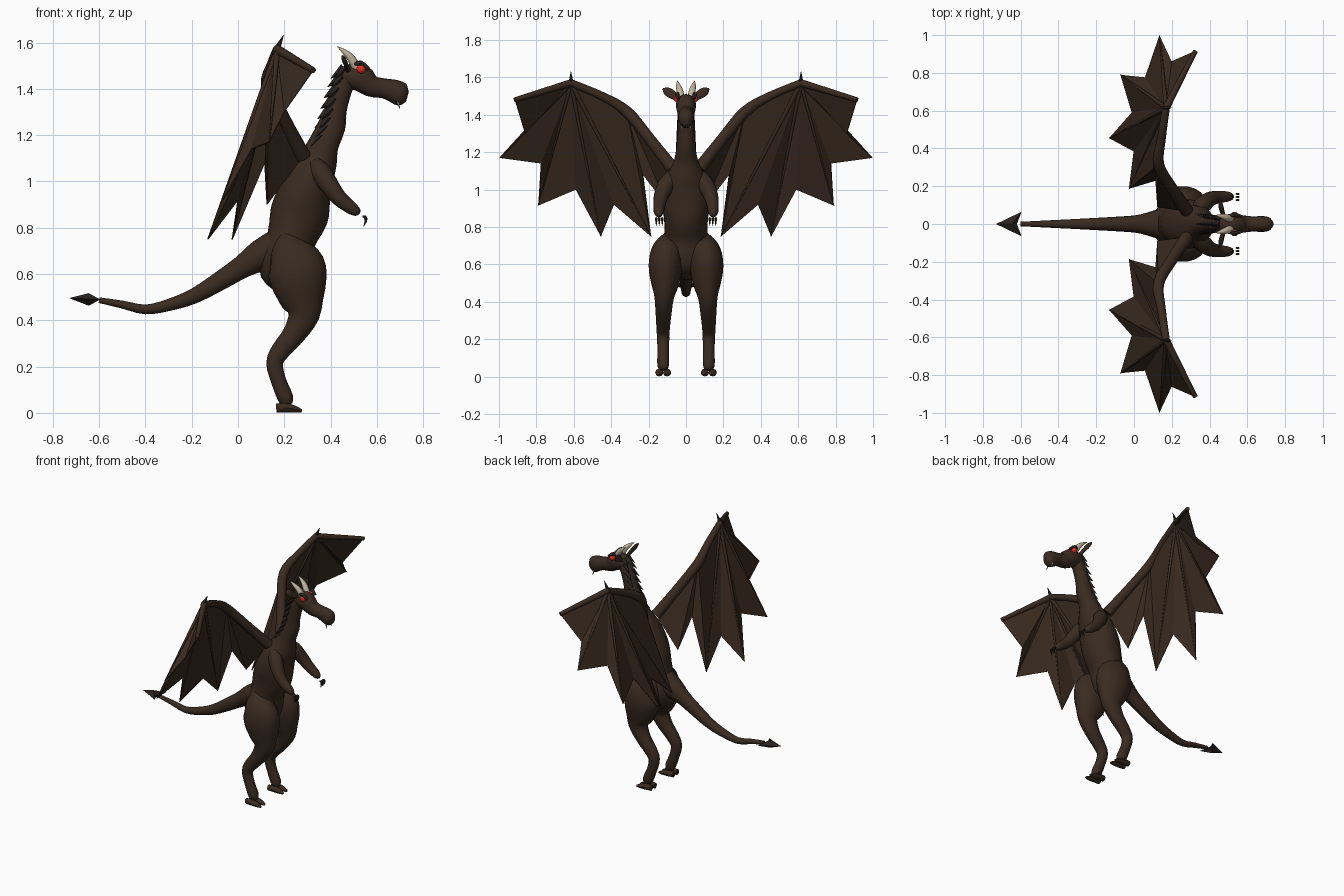
import bpy, bmesh, math
from mathutils import Vector


def material(name, rgb):
    m = bpy.data.materials.new(name)
    m.diffuse_color = (*rgb, 1)
    return m


HIDE = material("dark brown hide", (0.041, 0.024, 0.0145))
WING = material("wing brown", (0.041, 0.024, 0.0145))
CLAW = material("dark claw", (0.022, 0.017, 0.014))
IVORY = material("ivory horn", (0.55, 0.47, 0.35))
RED = material("red eye", (0.75, 0.03, 0.015))


def finish(name, bm, mat, smooth=True):
    bmesh.ops.recalc_face_normals(bm, faces=bm.faces)
    me = bpy.data.meshes.new(name)
    bm.to_mesh(me)
    bm.free()
    me.materials.append(mat)
    ob = bpy.data.objects.new(name, me)
    bpy.context.collection.objects.link(ob)
    if smooth:
        bpy.ops.object.select_all(action='DESELECT')
        ob.select_set(True)
        bpy.context.view_layer.objects.active = ob
        bpy.ops.object.shade_smooth_by_angle(angle=math.radians(45))
    return ob


def spline(rows, steps):
    """Catmull-Rom through rows of numbers."""
    if steps == 1:
        return rows
    p = [rows[0]] + rows + [rows[-1]]
    out = []
    for i in range(1, len(p) - 2):
        for s in range(steps):
            t = s / steps
            out.append([0.5 * (2 * b + (c - a) * t + (2 * a - 5 * b + 4 * c - d) * t * t
                        + (3 * b - a - 3 * c + d) * t ** 3)
                        for a, b, c, d in zip(*p[i - 1:i + 3])])
    return out + [rows[-1]]


def loft(name, rows, mat=HIDE, sides=16, steps=3, ref=(0, 1, 0)):
    """Tube through rows of (x, y, z, depth radius, side radius)."""
    rows = spline([list(r) if len(r) == 5 else [*r, r[3]] for r in rows], steps)
    pts = [Vector(r[:3]) for r in rows]
    bm = bmesh.new()
    rings = []
    for i, r in enumerate(rows):
        tan = (pts[min(i + 1, len(pts) - 1)] - pts[max(i - 1, 0)]).normalized()
        side = Vector(ref)
        side = (side - tan * side.dot(tan)).normalized()
        up = side.cross(tan)
        rings.append([bm.verts.new(pts[i] + up * math.cos(a) * max(r[3], 0.001)
                                   + side * math.sin(a) * max(r[4], 0.001))
                      for a in (2 * math.pi * k / sides for k in range(sides))])
    for a, b in zip(rings, rings[1:]):
        for k in range(sides):
            bm.faces.new((a[k], a[(k + 1) % sides], b[(k + 1) % sides], b[k]))
    bm.faces.new(rings[0])
    bm.faces.new(rings[-1])
    return finish(name, bm, mat)


def mirrored(ob):
    """Mirror a part to the other side of the body."""
    m = ob.modifiers.new("mirror", 'MIRROR')
    m.use_axis = (False, True, False)
    m.use_mirror_merge = False
    return ob


def spike(name, base, tip, r, mat, sides=6):
    ref = (1, 0, 0) if abs(tip[1] - base[1]) > abs(tip[0] - base[0]) else (0, 1, 0)
    return loft(name, [(*base, r), (*tip, 0.001)], mat, sides, 1, ref)


# torso and neck
loft("torso_and_neck", [
    (0.20, 0, 0.52, 0.03, 0.03), (0.20, 0, 0.58, 0.10, 0.10), (0.21, 0, 0.67, 0.115, 0.13),
    (0.23, 0, 0.75, 0.106, 0.115), (0.263, 0, 0.85, 0.126, 0.118), (0.283, 0, 0.93, 0.118, 0.13),
    (0.315, 0, 1.02, 0.10, 0.125), (0.345, 0, 1.09, 0.085, 0.095), (0.37, 0, 1.16, 0.066, 0.063),
    (0.405, 0, 1.24, 0.06, 0.05), (0.422, 0, 1.31, 0.048, 0.044), (0.45, 0, 1.40, 0.044, 0.042),
    (0.485, 0, 1.46, 0.04, 0.04)], sides=24)

# tail with arrow tip
loft("tail", [(0.20, 0, 0.72, 0.09, 0.10), (0.10, 0, 0.68, 0.070, 0.07), (0.02, 0, 0.632, 0.05, 0.048),
              (-0.07, 0, 0.575, 0.042, 0.04), (-0.19, 0, 0.505, 0.033, 0.033),
              (-0.30, 0, 0.466, 0.026, 0.027), (-0.40, 0, 0.447, 0.021, 0.022),
              (-0.50, 0, 0.468, 0.017, 0.017), (-0.60, 0, 0.487, 0.012, 0.012)])
bm = bmesh.new()
tip, notch = bm.verts.new((-0.73, 0, 0.496)), bm.verts.new((-0.62, 0, 0.49))
barbs = [bm.verts.new(v) for v in ((-0.595, 0.065, 0.49), (-0.645, 0, 0.517),
                                   (-0.595, -0.065, 0.49), (-0.645, 0, 0.463))]
for k in range(4):
    for end in (tip, notch):
        bm.faces.new((barbs[k], barbs[(k + 1) % 4], end))
finish("tail_tip", bm, CLAW, False)

# head and snout
loft("head", [(0.435, 0, 1.455, 0.015, 0.015), (0.455, 0, 1.457, 0.04, 0.038),
              (0.49, 0, 1.455, 0.054, 0.05), (0.53, 0, 1.447, 0.06, 0.054),
              (0.575, 0, 1.412, 0.047, 0.046), (0.63, 0, 1.402, 0.043, 0.04),
              (0.675, 0, 1.39, 0.05, 0.042), (0.71, 0, 1.373, 0.049, 0.037),
              (0.732, 0, 1.366, 0.022, 0.016)], sides=20)

# eyes, brows, horns, ears, fangs
bm = bmesh.new()
bmesh.ops.create_uvsphere(bm, u_segments=12, v_segments=8, radius=0.02)
bmesh.ops.translate(bm, verts=bm.verts, vec=(0.532, 0.045, 1.485))
mirrored(finish("eye", bm, RED))
mirrored(loft("brow", [(0.50, 0.04, 1.505, 0.007), (0.53, 0.048, 1.510, 0.012),
                       (0.565, 0.042, 1.485, 0.008)], CLAW, 8))
mirrored(loft("horn", [(0.515, 0.025, 1.485, 0.02), (0.49, 0.034, 1.53, 0.018),
                       (0.46, 0.042, 1.56, 0.011), (0.428, 0.045, 1.583, 0.001)], IVORY, 10))
mirrored(loft("ear", [(0.475, 0.035, 1.48, 0.012, 0.012), (0.468, 0.065, 1.502, 0.022, 0.01),
                      (0.458, 0.10, 1.525, 0.024, 0.01), (0.45, 0.122, 1.54, 0.005, 0.004)],
              HIDE, 10, 3, (1, 0, 0.3)))
mirrored(spike("fang", (0.69, 0.022, 1.345), (0.70, 0.025, 1.312), 0.006, IVORY))

# rows of spines and scales down the back of the neck
path = [(0.43, 1.475), (0.40, 1.39), (0.373, 1.30), (0.348, 1.225), (0.305, 1.15)]
for i, (x, _, z) in enumerate(spline([[a, 0, b] for a, b in path], 2)):
    r = 0.025 + 0.001 * i
    spike("neck_spine", (x + 0.03, 0, z + 0.012), (x - 0.03, 0, z - 0.03), r, CLAW, 4)
    mirrored(spike("side_scale", (x + 0.03, 0.024 + 0.001 * i, z + 0.01),
                   (x - 0.01, 0.042 + 0.002 * i, z - 0.03), r * 0.8, CLAW, 4))

# legs
mirrored(loft("leg", [
    (0.205, 0.08, 0.78, 0.02, 0.02), (0.22, 0.092, 0.71, 0.082, 0.07), (0.25, 0.107, 0.64, 0.122, 0.088),
    (0.262, 0.11, 0.57, 0.122, 0.09), (0.276, 0.112, 0.49, 0.097, 0.073), (0.283, 0.117, 0.42, 0.068, 0.052),
    (0.242, 0.12, 0.34, 0.05, 0.043), (0.185, 0.122, 0.27, 0.042, 0.037), (0.158, 0.122, 0.215, 0.036, 0.034),
    (0.175, 0.122, 0.14, 0.033, 0.031), (0.205, 0.122, 0.065, 0.034, 0.032),
    (0.215, 0.122, 0.035, 0.02, 0.02)], sides=18))
for y in (0.101, 0.143):
    mirrored(loft("toe", [(0.165, y, 0.021, 0.019, 0.018), (0.205, y, 0.022, 0.021, 0.022),
                          (0.245, y, 0.016, 0.015, 0.02), (0.276, y, 0.008, 0.007, 0.008)],
                  HIDE, 8, 2))

# arms and small claws
mirrored(loft("arm", [(0.33, 0.075, 1.08, 0.03), (0.36, 0.10, 1.035, 0.046), (0.40, 0.13, 0.975, 0.04),
                      (0.44, 0.142, 0.925, 0.034), (0.49, 0.145, 0.885, 0.028),
                      (0.517, 0.145, 0.866, 0.018), (0.525, 0.145, 0.86, 0.004)], sides=14))
for y in (0.127, 0.143, 0.159):
    mirrored(loft("hand_claw", [(0.537, y, 0.848, 0.003), (0.549, y, 0.846, 0.007),
                                (0.552, y, 0.83, 0.006), (0.543, y, 0.806, 0.001)], CLAW, 6))

# wing bones
wrist, elbow, shoulder = (0.17, 0.615, 1.57), (0.13, 0.315, 1.415), (0.28, 0.07, 1.11)
tips = [(0.325, 0.915, 1.48), (0.135, 0.995, 1.17), (-0.07, 0.79, 0.915),
        (-0.13, 0.455, 0.75), (-0.025, 0.187, 0.75), (0.125, 0.09, 0.90)]
dips = [(0.20, 0.86, 1.30), (0.06, 0.775, 1.14), (-0.01, 0.59, 1.0),
        (0.0, 0.385, 0.92), (0.115, 0.23, 1.08)]
mirrored(loft("wing_arm", [(*shoulder, 0.035), (0.20, 0.19, 1.265, 0.03), (*elbow, 0.03),
                           (0.145, 0.45, 1.50, 0.023), (*wrist, 0.02)], WING, 12, 4, (1, 0, 0)))
mirrored(loft("wing_leading_finger", [(*wrist, 0.02), (*tips[0], 0.013)], WING, 10, 1, (1, 0, 0)))
for t in tips[1:5]:
    mirrored(loft("wing_finger", [(*wrist, 0.013), (*t, 0.003)], WING, 8, 1, (1, 0, 0)))
mirrored(spike("wing_claw", (0.17, 0.615, 1.575), (0.197, 0.615, 1.632), 0.014, CLAW))

# wing membrane, a scalloped fan from the wrist
bm = bmesh.new()
w, e, s = (bm.verts.new(v) for v in (wrist, elbow, shoulder))
tv = [bm.verts.new(v) for v in tips]
dv = [bm.verts.new(v) for v in dips]
for i in range(4):
    bm.faces.new((w, tv[i], dv[i]))
    bm.faces.new((w, dv[i], tv[i + 1]))
for tri in ((w, tv[4], e), (e, tv[4], dv[4]), (e, dv[4], tv[5]), (e, tv[5], s)):
    bm.faces.new(tri)
membrane = finish("wing_membrane", bm, WING, False)
solid = membrane.modifiers.new("thickness", 'SOLIDIFY')
solid.thickness, solid.offset = 0.005, 0
mirrored(membrane)
